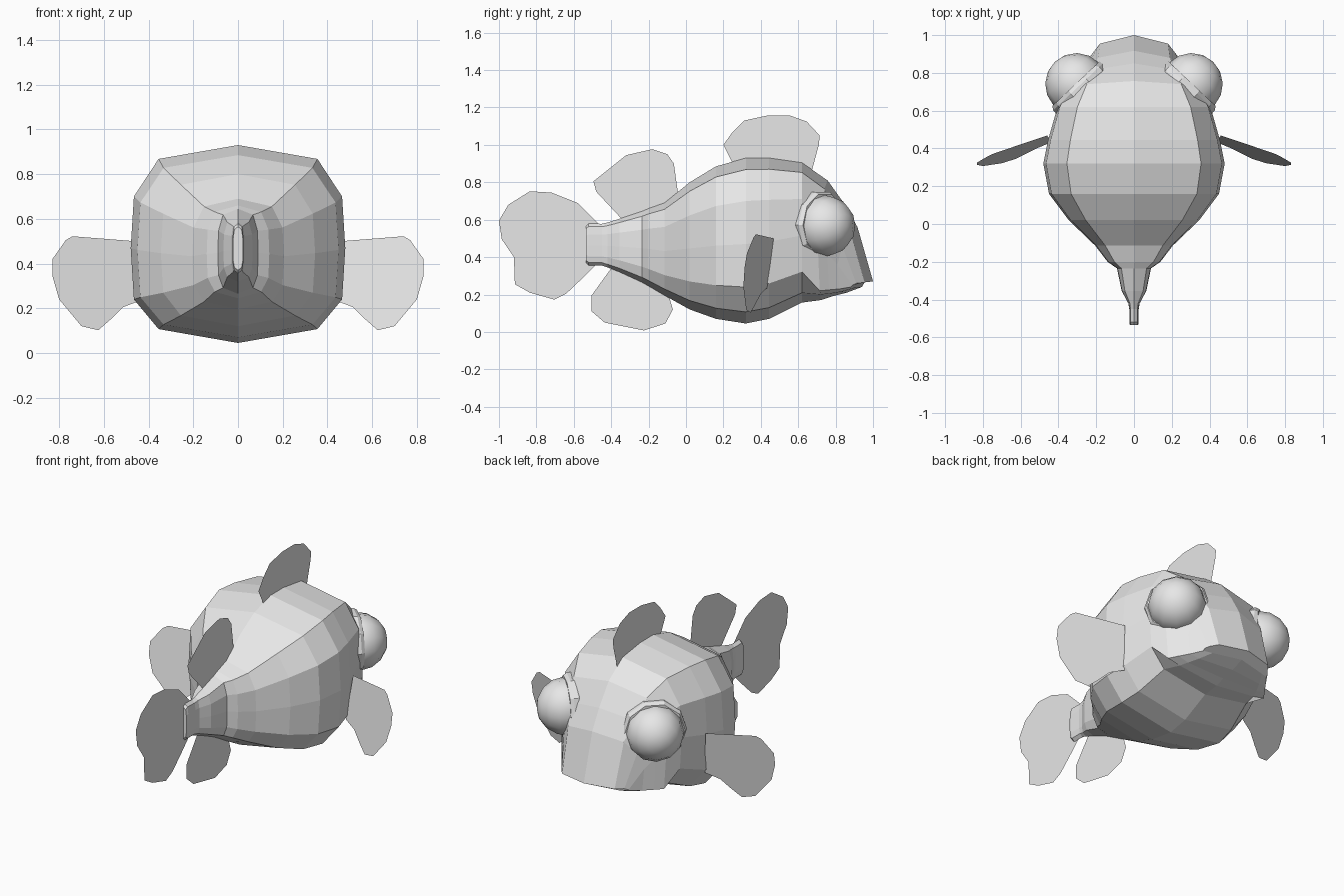
import bpy, bmesh, math
from mathutils import Vector

if "Cube" in bpy.data.objects:
    bpy.data.objects.remove(bpy.data.objects["Cube"])

grey = bpy.data.materials.new("light_grey")
grey.diffuse_color = (0.8, 0.8, 0.8, 1)
grey.use_nodes = True
grey.node_tree.nodes["Principled BSDF"].inputs["Base Color"].default_value = grey.diffuse_color


def make(name, verts, faces):
    me = bpy.data.meshes.new(name)
    me.from_pydata(verts, [], faces)
    bm = bmesh.new()
    bm.from_mesh(me)
    bmesh.ops.recalc_face_normals(bm, faces=bm.faces)
    bm.to_mesh(me)
    bm.free()
    me.materials.append(grey)
    ob = bpy.data.objects.new(name, me)
    bpy.context.collection.objects.link(ob)
    return ob


# Body: faceted rings from tail root to lips
def section(y, w, top, bot):
    h = top - bot
    return [(0, y, top), (.74 * w, y, top - .07 * h), (.97 * w, y, top - .26 * h),
            (w, y, bot + .48 * h), (.97 * w, y, bot + .22 * h),
            (.74 * w, y, bot + .07 * h), (0, y, bot)]


trunk = [(-.535, .022, .565, .37), (-.52, .025, .58, .355), (-.45, .025, .578, .355),
         (-.42, .03, .585, .345), (-.355, .065, .605, .32), (-.235, .09, .645, .265),
         (-.2, .14, .66, .245), (-.115, .205, .69, .195), (.02, .345, .8, .12),
         (.16, .45, .885, .07), (.32, .48, .93, .045), (.445, .455, .93, .07),
         (.62, .405, .905, .157)]
halves = [section(*t) for t in trunk]

# Slanted head rings
halves += [
    [(0, .757, .81), (.25, .74, .765), (.335, .72, .65), (.36, .705, .45),
     (.35, .715, .22), (.27, .72, .2), (0, .72, .17)],
    [(0, .85, .68), (.22, .815, .645), (.29, .78, .56), (.32, .755, .42),
     (.315, .765, .225), (.25, .77, .205), (0, .78, .19)],
    [(0, .917, .56), (.19, .88, .53), (.25, .835, .46), (.28, .81, .36),
     (.275, .82, .23), (.22, .83, .215), (0, .86, .21)],
    [(0, 1, .27), (.18, .955, .265), (.215, .91, .26), (.23, .89, .25),
     (.23, .88, .24), (.18, .9, .235), (0, .94, .24)],
]
verts, faces = [], []
for half in halves:
    verts += half + [(-x, y, z) for x, y, z in half[5:0:-1]]
n = 12
for r in range(len(halves) - 1):
    for i in range(n):
        j = (i + 1) % n
        faces.append((r * n + i, r * n + j, (r + 1) * n + j, (r + 1) * n + i))
faces.append(tuple(range(n)))
faces.append(tuple(range((len(halves) - 1) * n, len(halves) * n)))
make("body", verts, faces)


# Flat fins on the centre plane, outlines as (y, z)
def fin(name, outline):
    make(name, [(0, y, z) for y, z in outline], [tuple(range(len(outline)))])


fin("front_back_fin", [(.25, .9), (.2, 1), (.25, 1.07), (.31, 1.13), (.435, 1.157),
                       (.555, 1.157), (.645, 1.125), (.715, 1.05), (.71, 1), (.67, .85)])
fin("rear_back_fin", [(-.34, .6), (-.48, .75), (-.495, .805), (-.32, .945),
                      (-.18, .977), (-.1, .95), (-.065, .9), (-.04, .72)])
fin("belly_fin", [(-.4, .34), (-.505, .195), (-.505, .11), (-.435, .05),
                  (-.225, .008), (-.11, .045), (-.07, .12), (-.1, .22)])
fin("tail_fin", [(-.46, .57), (-.58, .69), (-.72, .745), (-.835, .752), (-.95, .68),
                 (-1, .595), (-.985, .495), (-.92, .4), (-.915, .255), (-.835, .21),
                 (-.705, .173), (-.64, .205), (-.54, .3), (-.48, .36)])

# Side fins lie in a swept-back plane, outline as (x, z)
side = [(.46, .5), (.74, .522), (.77, .505), (.83, .42), (.83, .345), (.8, .24),
        (.7, .12), (.625, .102), (.57, .15), (.515, .205), (.435, .235)]
for label, s in (("right", 1), ("left", -1)):
    make(label + "_side_fin",
         [(s * x, .465 - .35 * (x - .47) + .165 * (z - .5), z) for x, z in side],
         [tuple(range(len(side)))])

    # Eye sockets: faceted collars around the eyeballs
    axis = Vector((s * .69, .73, 0)).normalized()
    turn = axis.to_track_quat('Z', 'Y')
    mid = Vector((s * .29, .725, .572))
    profile = [(.165, -.08), (.185, -.02), (.185, .005), (.172, .025), (.15, .025)]
    k = 10
    cv = [mid + turn @ Vector((r * math.cos(math.tau * i / k),
                               r * math.sin(math.tau * i / k), h))
          for r, h in profile for i in range(k)]
    cf = [(p * k + i, p * k + (i + 1) % k, (p + 1) * k + (i + 1) % k, (p + 1) * k + i)
          for p in range(len(profile) - 1) for i in range(k)]
    make(label + "_eye_socket", cv, cf)

    # Eyeballs
    bpy.ops.mesh.primitive_uv_sphere_add(segments=12, ring_count=8, radius=.165,
                                         location=(s * .305, .74, .567))
    eye = bpy.context.object
    eye.name = label + "_eye"
    eye.rotation_euler = turn.to_euler()
    eye.data.materials.append(grey)
    bpy.ops.object.shade_smooth()
